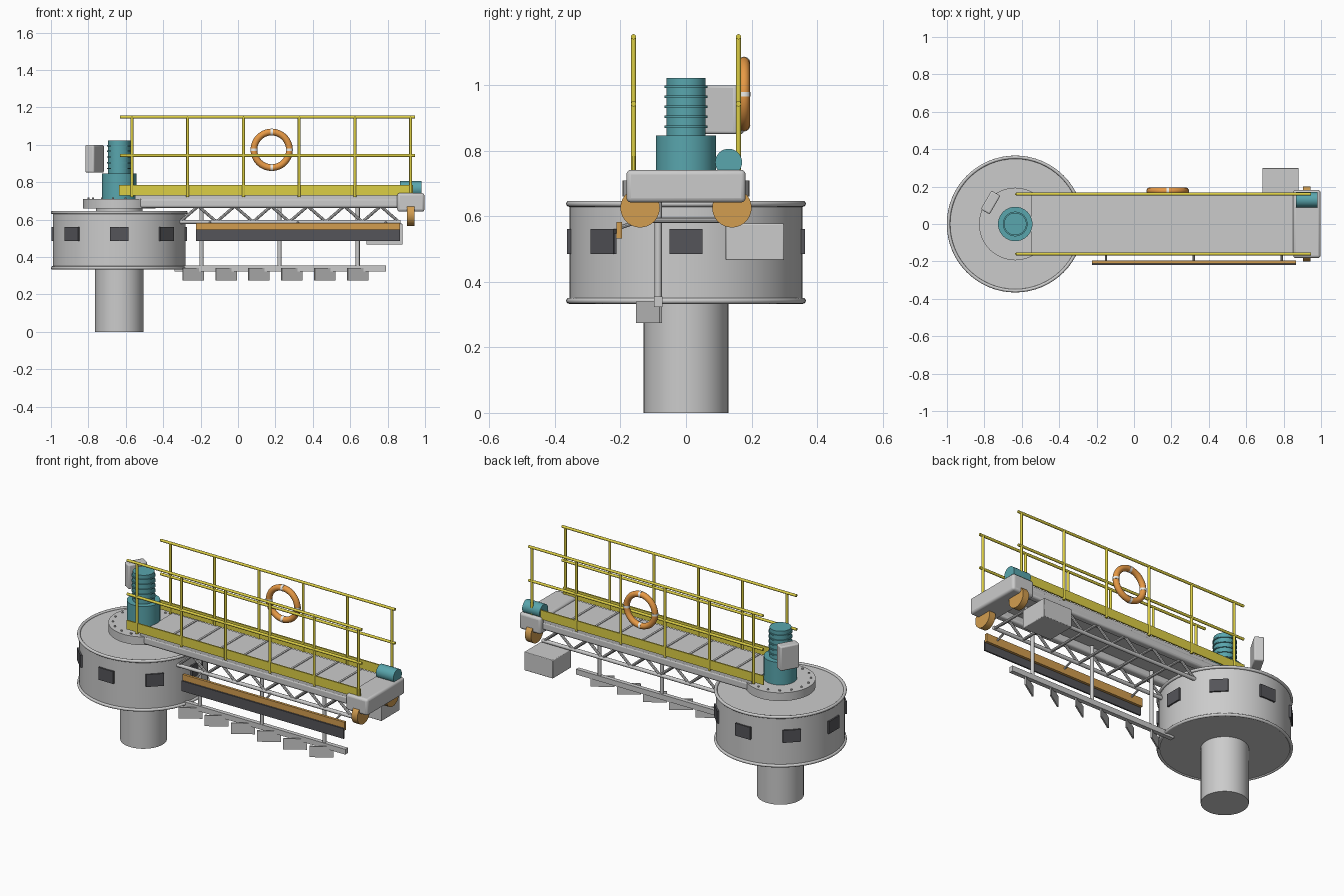
import bpy, bmesh, math
from mathutils import Vector, Matrix

if "Cube" in bpy.data.objects:
    bpy.data.objects.remove(bpy.data.objects["Cube"])

def material(name, rgb):
    m = bpy.data.materials.new(name)
    m.diffuse_color = (*rgb, 1)
    m.use_nodes = True
    m.node_tree.nodes["Principled BSDF"].inputs["Base Color"].default_value = m.diffuse_color
    return m

TEAL = material("teal", (0.10, 0.38, 0.42))
YELLOW = material("yellow", (0.72, 0.62, 0.06))
ORANGE = material("orange", (0.80, 0.32, 0.06))
BROWN = material("amber", (0.65, 0.34, 0.08))
DARK = material("dark", (0.09, 0.09, 0.10))
WHITE = material("white", (0.85, 0.85, 0.82))

def finish(name, mat, smooth=True):
    o = bpy.context.object
    o.name = name
    if mat:
        o.data.materials.append(mat)
    if smooth:
        bpy.ops.object.shade_smooth_by_angle(angle=math.radians(40))
    return o

def box(name, c, s, mat=None, rot=(0, 0, 0), bevel=0):
    bpy.ops.mesh.primitive_cube_add(size=1, location=c, rotation=rot)
    o = bpy.context.object
    o.scale = s
    bpy.ops.object.transform_apply(location=False, rotation=False, scale=True)
    if bevel:
        b = o.modifiers.new("bevel", 'BEVEL')
        b.width, b.segments = bevel, 3
    return finish(name, mat, bevel > 0)

def rod(name, a, b, r, mat=None, n=12):
    a, b = Vector(a), Vector(b)
    d = b - a
    bpy.ops.mesh.primitive_cylinder_add(vertices=n, radius=r, depth=d.length, location=(a + b) / 2,
                                        rotation=d.to_track_quat('Z', 'Y').to_euler())
    return finish(name, mat)

def torus(name, c, R, r, mat=None, rot=(0, 0, 0), n=64):
    bpy.ops.mesh.primitive_torus_add(major_radius=R, minor_radius=r, major_segments=n,
                                     minor_segments=12, location=c, rotation=rot)
    return finish(name, mat)

CX = -0.635

# Central column and drum with rims
rod("center_column", (CX, 0, 0), (CX, 0, 0.36), 0.129, n=48)
rod("feed_drum", (CX, 0, 0.338), (CX, 0, 0.638), 0.355, n=64)
for z in (0.342, 0.638):
    torus("drum_rim", (CX, 0, z), 0.357, 0.009)

# Drum ports, eight around
for i in range(8):
    a = i * math.pi / 4
    box("drum_port", (CX + 0.353 * math.cos(a), 0.353 * math.sin(a), 0.523),
        (0.02, 0.1, 0.075), DARK, (0, 0, a))

# Turntable with bolts
rod("turntable_pedestal", (CX, 0, 0.63), (CX, 0, 0.67), 0.125, n=48)
rod("turntable_flange", (CX, 0, 0.66), (CX, 0, 0.71), 0.194, n=48)
for i in range(16):
    a = (i + 0.5) * math.pi / 8
    x, y = CX + 0.168 * math.cos(a), 0.168 * math.sin(a)
    rod("flange_bolt", (x, y, 0.70), (x, y, 0.717), 0.006, n=6)

# Main drive: gearbox and finned motor
rod("drive_gearbox", (CX, 0, 0.705), (CX, 0, 0.847), 0.092, TEAL, 40)
rod("drive_motor", (CX, 0, 0.84), (CX, 0, 1.022), 0.06, TEAL, 40)
for i in range(5):
    z = 0.87 + 0.0305 * i
    rod("motor_fin", (CX, 0, z), (CX, 0, z + 0.007), 0.066, TEAL, 40)

# Control cabinet behind the motor
box("control_cabinet", (-0.767, 0.115, 0.925), (0.115, 0.055, 0.148), None, (0, 0, math.radians(60)), 0.008)

# Walkway deck with panel joints
box("walkway_deck", (0.16, 0, 0.717), (1.42, 0.31, 0.022))
for i in range(9):
    box("deck_joint", (-0.385 + 0.158 * i, 0, 0.728), (0.012, 0.31, 0.008))

for s in (-1, 1):
    # Toe boards and handrails
    y = 0.16 * s
    box("toe_board", (0.15, y, 0.757), (1.57, 0.008, 0.055), YELLOW)
    for z in (1.148, 0.943):
        rod("handrail", (-0.632, y, z), (0.945, y, z), 0.008, YELLOW)
    for i in range(6):
        x = -0.567 + 0.298 * i
        rod("rail_post", (x, y, 0.72), (x, y, 1.15), 0.008, YELLOW)

    # Side truss
    y = 0.135 * s
    box("truss_top_chord", (0.17, y, 0.688), (1.4, 0.045, 0.05), bevel=0.012)
    rod("truss_bottom_chord", (-0.32, y, 0.588), (0.87, y, 0.588), 0.011)
    bays = 12
    for i in range(bays):
        x0 = -0.31 + 1.17 * i / bays
        x1 = -0.31 + 1.17 * (i + 1) / bays
        z0, z1 = (0.588, 0.672) if i % 2 == 0 else (0.672, 0.588)
        rod("truss_diagonal", (x0, y, z0), (x1, y, z1), 0.008, n=8)

    # End carriage wheels
    rod("carriage_wheel", (0.903, 0.14 * s, 0.626), (0.943, 0.14 * s, 0.626), 0.06, BROWN, 40)

# Truss cross ties
for i in range(7):
    x = -0.31 + 0.195 * i
    rod("truss_tie", (x, -0.135, 0.588), (x, 0.135, 0.588), 0.008, n=8)

# End carriage and its travel motor
box("end_carriage", (0.924, 0, 0.692), (0.146, 0.364, 0.1), bevel=0.014)
rod("travel_motor", (0.865, 0.13, 0.765), (0.982, 0.13, 0.765), 0.041, TEAL, 32)

# Life ring with white bands
ring = (0.18, 0.177, 0.973)
torus("life_ring", ring, 0.095, 0.018, ORANGE, (math.pi / 2, 0, 0))
for i in range(4):
    a = i * math.pi / 2
    d = Vector((math.cos(a), 0, math.sin(a)))
    t = Vector((-d.z, 0, d.x)) * 0.007
    p = Vector(ring) + d * 0.095
    rod("ring_band", p - t, p + t, 0.0192, WHITE, 16)

# Skimmer blade along the front
box("skimmer_board", (0.32, -0.204, 0.558), (1.09, 0.016, 0.05), BROWN)
box("skimmer_wiper", (0.32, -0.216, 0.516), (1.09, 0.009, 0.062), DARK)
for x in (-0.15, 0.32, 0.79):
    rod("skimmer_bracket", (x, -0.135, 0.588), (x, -0.204, 0.565), 0.006, n=8)

# Scraper arm, hangers and angled blades
for x in (-0.195, 0.222, 0.64):
    rod("scraper_hanger", (x, -0.085, 0.34), (x, -0.085, 0.69), 0.011)
box("scraper_rail", (0.225, -0.085, 0.339), (1.13, 0.026, 0.032))
for i in range(6):
    box("scraper_blade", (-0.24 + 0.176 * i, -0.113, 0.307), (0.132, 0.008, 0.066), None,
        (0, 0, math.radians(33)))

# Scum hopper at the outer end
box("scum_hopper", (0.783, 0.21, 0.522), (0.194, 0.178, 0.112), bevel=0.004)
